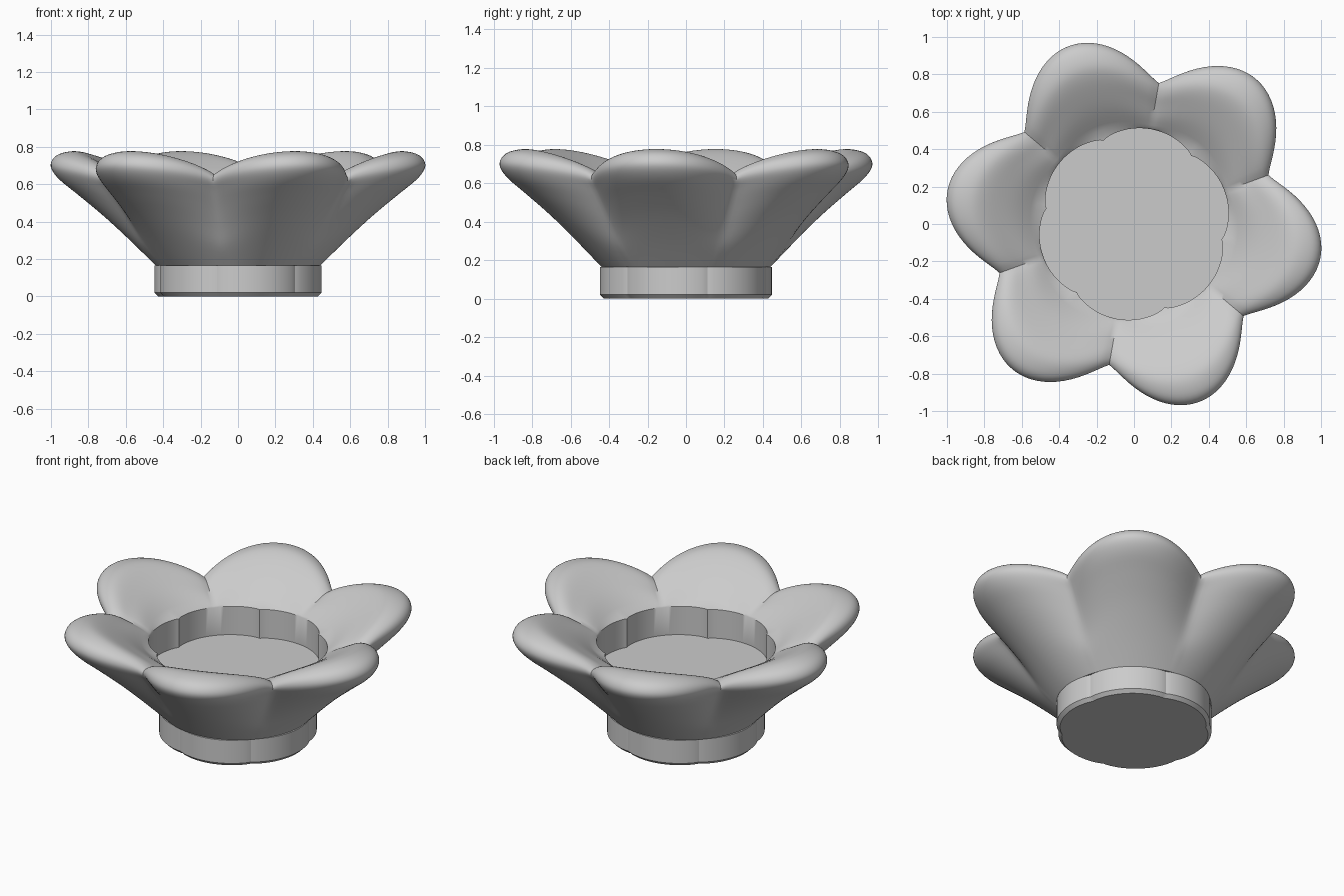
import bpy
import bmesh
from math import sin, cos, pi, radians

SEGMENTS = 180
PETAL_TURN = radians(-10)   # direction of the first petal tip
BASE_TURN = radians(-15)    # direction of the first foot lobe

cube = bpy.data.objects.get("Cube")
if cube:
    bpy.data.objects.remove(cube, do_unlink=True)

grey = bpy.data.materials.new("plain grey")
grey.use_nodes = True
colour = (0.6, 0.6, 0.6, 1)
grey.diffuse_color = colour
shader = next(n for n in grey.node_tree.nodes if n.type == 'BSDF_PRINCIPLED')
shader.inputs["Base Color"].default_value = colour


def smooth_profile(points, steps=4):
    """Catmull-Rom curve through (radius, height) points."""
    result = []
    last = len(points) - 1
    for i in range(last):
        a, b, c, d = (points[max(0, min(last, i + k))] for k in (-1, 0, 1, 2))
        for s in range(steps):
            t = s / steps
            result.append(tuple(
                0.5 * (2 * q + (r - p) * t + (2 * p - 5 * q + 4 * r - u) * t ** 2
                       + (3 * q - p - 3 * r + u) * t ** 3)
                for p, q, r, u in zip(a, b, c, d)))
    return result + [points[-1]]


def lathe(name, section, turn, angle):
    """Sweep a section that varies with direction and cap both ends."""
    bm = bmesh.new()
    columns = []
    for i in range(SEGMENTS):
        a = 2 * pi * i / SEGMENTS
        columns.append([bm.verts.new((r * cos(a + turn), r * sin(a + turn), z))
                        for r, z in section(a)])
    for i, left in enumerate(columns):
        right = columns[(i + 1) % SEGMENTS]
        for j in range(len(left) - 1):
            bm.faces.new((left[j], right[j], right[j + 1], left[j + 1]))
    bm.faces.new([c[0] for c in reversed(columns)])
    bm.faces.new([c[-1] for c in columns])
    bmesh.ops.recalc_face_normals(bm, faces=bm.faces)
    mesh = bpy.data.meshes.new(name)
    bm.to_mesh(mesh)
    bm.free()
    mesh.materials.append(grey)
    obj = bpy.data.objects.new(name, mesh)
    bpy.context.collection.objects.link(obj)
    bpy.ops.object.select_all(action='DESELECT')
    obj.select_set(True)
    bpy.context.view_layer.objects.active = obj
    bpy.ops.object.shade_smooth_by_angle(angle=radians(angle))
    return obj


# Petal bowl: blend from the petal middle to the notch between petals
petal = smooth_profile([
    (.44, .165), (.58, .30), (.73, .435), (.865, .545), (.965, .625),
    (1.01, .685), (1.005, .73), (.965, .763), (.89, .777), (.82, .762),
    (.72, .712), (.62, .65), (.51, .565)])
notch = smooth_profile([
    (.44, .165), (.525, .26), (.59, .36), (.655, .46), (.72, .555),
    (.757, .605), (.765, .63), (.755, .645), (.73, .652), (.69, .645),
    (.64, .625), (.57, .595), (.51, .56)])


def bowl_section(a):
    # Height rises faster than radius, so the petal tops are broad
    lobe = abs(cos(3 * a))
    spread, lift = lobe ** 1.2, lobe ** .85
    rim = [(n[0] + (p[0] - n[0]) * spread, n[1] + (p[1] - n[1]) * lift)
           for p, n in zip(petal, notch)]
    # Scalloped straight well with a flat floor
    well = .475 + .04 * abs(sin(3 * a)) ** .7
    top = rim[-1][1]
    return rim[:-1] + [(well, top), (well, .385)]


lathe("petal_bowl", bowl_section, PETAL_TURN, 40)


# Foot: six shallow lobes with a small bevel at the bottom
def foot_section(a):
    r = .43 + .02 * abs(cos(3 * a)) ** .7
    return [(r - .02, 0), (r, .02), (r, .165)]


lathe("foot", foot_section, BASE_TURN, 25)
